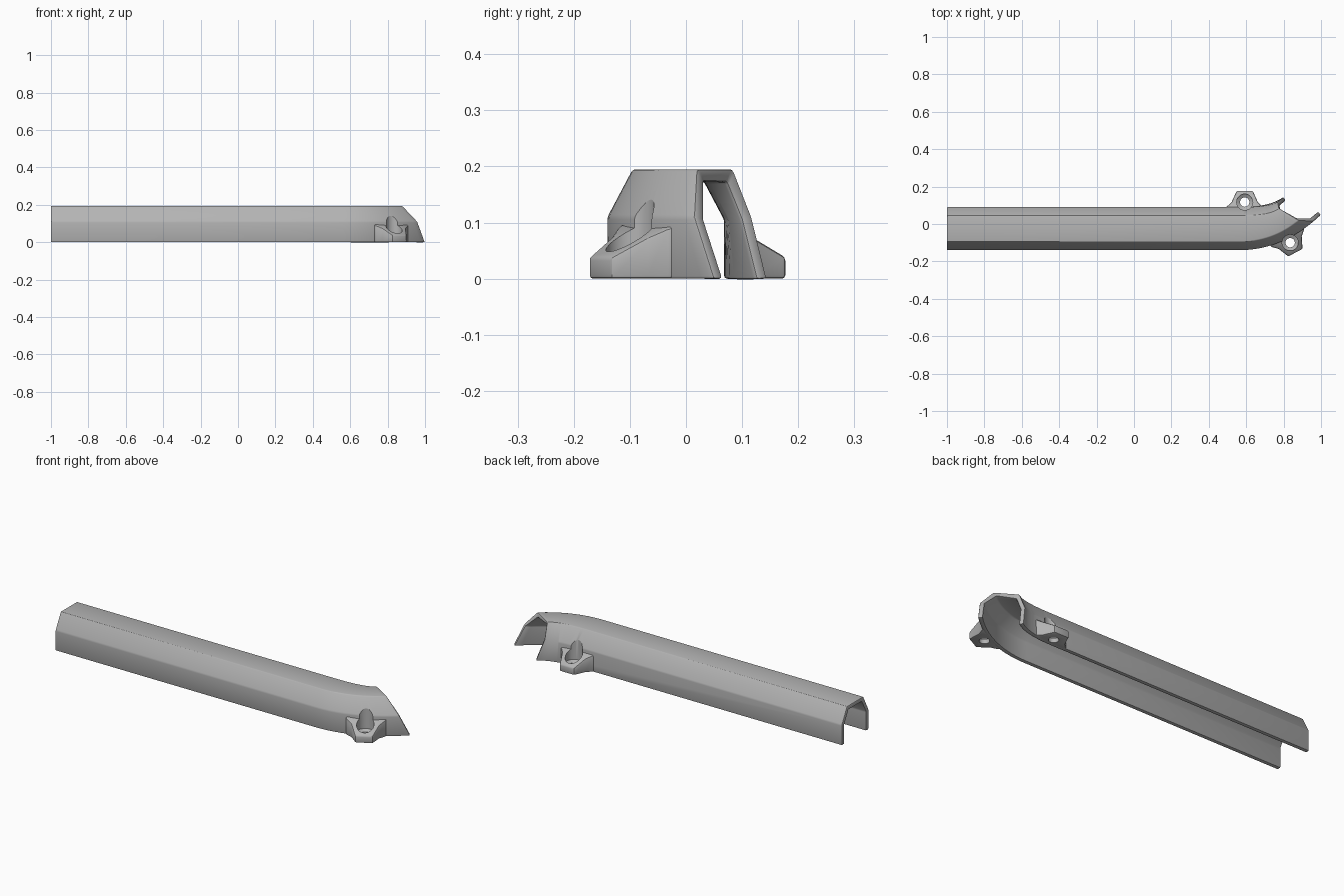
import bpy, bmesh, math
from mathutils import Matrix, Vector

cube = bpy.data.objects.get("Cube")
if cube:
    bpy.data.objects.remove(cube, do_unlink=True)

grey = bpy.data.materials.new("plain_grey")
grey.use_nodes = True
GREY = (0.45, 0.45, 0.45, 1)
grey.diffuse_color = GREY
grey.node_tree.nodes["Principled BSDF"].inputs["Base Color"].default_value = GREY


def make(name, verts, faces):
    me = bpy.data.meshes.new(name)
    me.from_pydata(verts, [], faces)
    bm = bmesh.new()
    bm.from_mesh(me)
    bm.normal_update()
    bm.to_mesh(me)
    bm.free()
    me.materials.append(grey)
    ob = bpy.data.objects.new(name, me)
    bpy.context.collection.objects.link(ob)
    return ob


def bevel(ob, width, segments, angle):
    m = ob.modifiers.new("soft_edges", 'BEVEL')
    m.width, m.segments = width, segments
    m.limit_method = 'ANGLE'
    m.angle_limit = math.radians(angle)


def finish(ob, cutters):
    for c in cutters:
        m = ob.modifiers.new("cut", 'BOOLEAN')
        m.operation, m.object, m.solver = 'DIFFERENCE', c, 'EXACT'
    bpy.ops.object.select_all(action='DESELECT')
    ob.select_set(True)
    bpy.context.view_layer.objects.active = ob
    for m in list(ob.modifiers):
        bpy.ops.object.modifier_apply(modifier=m.name)
    bpy.ops.object.shade_smooth_by_angle(angle=math.radians(28))


# Channel: each profile corner runs straight, then follows a curve to the slanted mouth
# (start y, z, curve control x, mouth x, mouth y)
corners = [
    (-0.14, 0.0, 0.80, 1.00, 0.05),
    (-0.14, 0.11, 0.78, 0.96, 0.015),
    (-0.095, 0.195, 0.743, 0.88, 0.02),
    (0.045, 0.195, 0.73, 0.775, 0.085),
    (0.09, 0.11, 0.727, 0.768, 0.118),
    (0.09, 0.0, 0.727, 0.80, 0.145),
]
BEND, STEPS = 0.56, 16
verts = [(-1, c[0], c[1]) for c in corners]
for s in range(STEPS + 1):
    t = s / STEPS
    for y, z, cx, ex, ey in corners:
        verts.append(((1 - t) ** 2 * BEND + 2 * t * (1 - t) * cx + t * t * ex,
                      y + t * t * (ey - y), z))
n = len(corners)
faces = [(j * n + i, (j + 1) * n + i, (j + 1) * n + i + 1, j * n + i + 1)
         for j in range(STEPS + 1) for i in range(n - 1)]
channel = make("channel_cover", verts, faces)
wall = channel.modifiers.new("wall", 'SOLIDIFY')
wall.thickness, wall.offset, wall.use_even_offset = 0.022, -1, True
bevel(channel, 0.005, 2, 24)


# Screw cutter: through hole, short countersink and a tall clearance pocket
def screw_cutter(matrix):
    rings, seg = [(0.025, -0.05), (0.025, 0.022), (0.043, 0.032), (0.043, 0.25)], 32
    vs = [matrix @ Vector((r * math.cos(math.tau * k / seg), r * math.sin(math.tau * k / seg), z))
          for r, z in rings for k in range(seg)]
    fs = [(j * seg + k, j * seg + (k + 1) % seg, (j + 1) * seg + (k + 1) % seg, (j + 1) * seg + k)
          for j in range(len(rings) - 1) for k in range(seg)]
    fs += [tuple(reversed(range(seg))), tuple(range(3 * seg, 4 * seg))]
    ob = make("screw_cutter", vs, fs)
    ob.hide_render = True
    return ob


# Mounting tab: flared footprint with a top sloping up to the wall
def mounting_tab(name, matrix):
    half = [(0.1, -0.04), (0.1, -0.028), (0.07, 0.0), (0.043, 0.06)]
    foot = half + [(-u, v) for u, v in reversed(half)]
    k = len(foot)

    def top(v):
        return 0.038 + (0.06 - v) * 0.6

    vs = [matrix @ Vector((u, v, 0)) for u, v in foot]
    vs += [matrix @ Vector((u, v, top(v))) for u, v in foot]
    fs = [tuple(reversed(range(k))), tuple(range(k, 2 * k))]
    fs += [(i, (i + 1) % k, k + (i + 1) % k, k + i) for i in range(k)]
    ob = make(name, vs, fs)
    bevel(ob, 0.006, 2, 30)
    return ob


places = {
    "back_tab": Matrix.Translation((0.592, 0.117, 0)),
    "front_tab": Matrix.Translation((0.835, -0.10, 0)) @ Matrix.Rotation(math.radians(28 + 180), 4, 'Z'),
}
cutters = []
for name, mat in places.items():
    cutter = screw_cutter(mat)
    finish(mounting_tab(name, mat), [cutter])
    cutters.append(cutter)
finish(channel, cutters)
for c in cutters:
    bpy.data.objects.remove(c, do_unlink=True)
